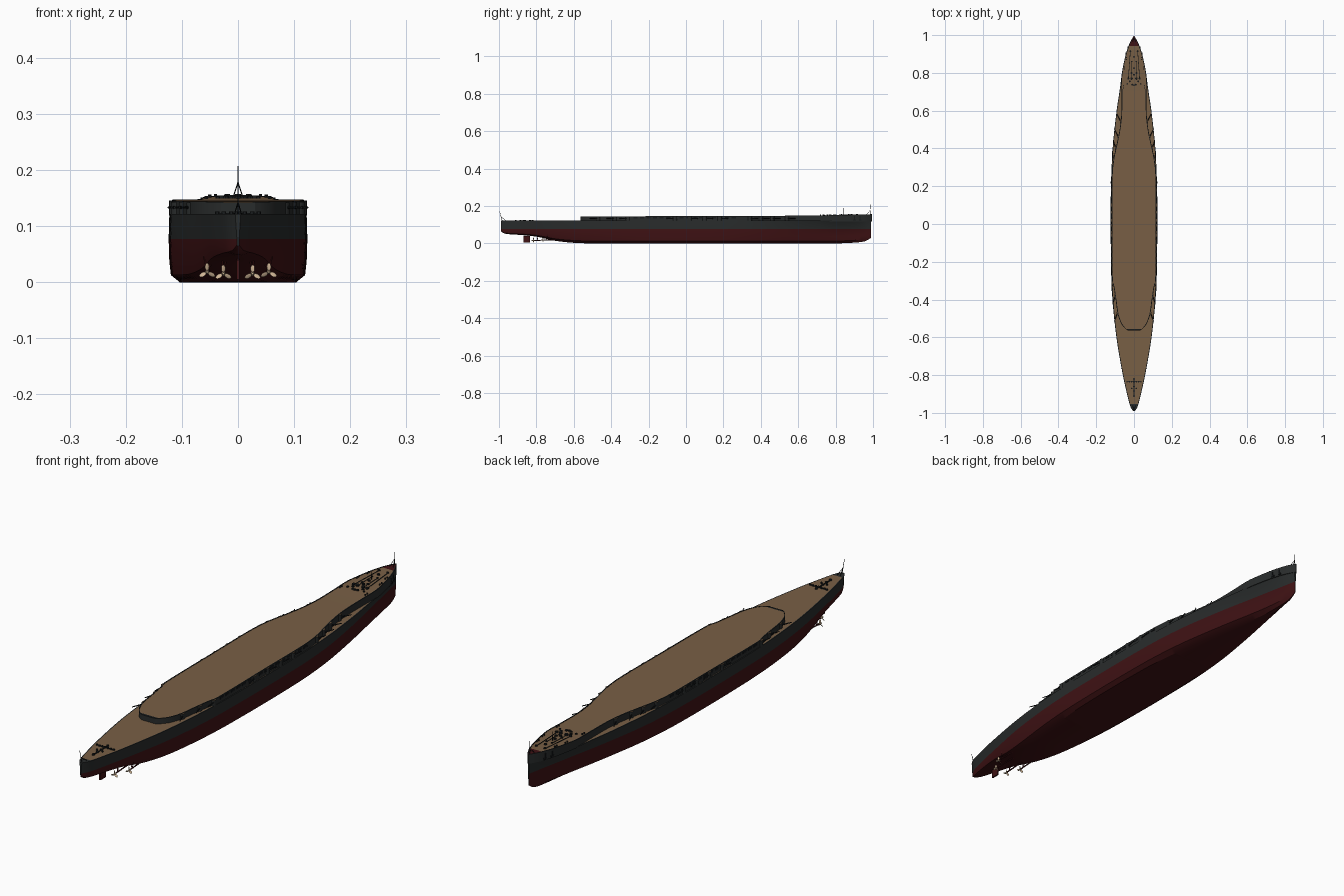
import bpy, bmesh, math
from mathutils import Vector

if "Cube" in bpy.data.objects:
    bpy.data.objects.remove(bpy.data.objects["Cube"])


def material(name, rgb):
    m = bpy.data.materials.new(name)
    m.use_nodes = True
    m.diffuse_color = (*rgb, 1)
    m.node_tree.nodes["Principled BSDF"].inputs["Base Color"].default_value = (*rgb, 1)
    return m


GREY = material("dark grey paint", (0.022, 0.025, 0.025))
RED = material("hull red", (0.05, 0.006, 0.007))
WOOD = material("deck wood", (0.19, 0.115, 0.06))
BLACK = material("black fittings", (0.009, 0.011, 0.012))
BRONZE = material("propeller bronze", (0.62, 0.46, 0.3))
MATS = [GREY, RED, WOOD, BLACK, BRONZE]
I_GREY, I_RED, I_WOOD, I_BLACK = range(4)


def finish(name, bm, mat=None, angle=30):
    me = bpy.data.meshes.new(name)
    bmesh.ops.recalc_face_normals(bm, faces=bm.faces)
    bm.to_mesh(me)
    bm.free()
    ob = bpy.data.objects.new(name, me)
    bpy.context.collection.objects.link(ob)
    for m in ([mat] if mat else MATS):
        me.materials.append(m)
    bpy.ops.object.select_all(action="DESELECT")
    ob.select_set(True)
    bpy.context.view_layer.objects.active = ob
    bpy.ops.object.shade_smooth_by_angle(angle=math.radians(angle))
    return ob


def sample(table, y):
    """Smooth interpolation through a table of (position, value) pairs."""
    for (a, va), (b, vb) in zip(table, table[1:]):
        if y <= b:
            t = max(0, (y - a) / (b - a))
            i = table.index((a, va))
            p = table[max(i - 1, 0)]
            n = table[min(i + 2, len(table) - 1)]
            ma = (vb - p[1]) / (b - p[0]) * (b - a)
            mb = (n[1] - va) / (n[0] - a) * (b - a)
            return ((2*t**3 - 3*t*t + 1) * va + (t**3 - 2*t*t + t) * ma
                    + (3*t*t - 2*t**3) * vb + (t**3 - t*t) * mb)
    return table[-1][1]


def loft(name, stations, half_section, colour):
    """Skin mirrored half sections; colour(segment, y) gives the material slot."""
    bm = bmesh.new()
    rings = []
    for y in stations:
        half = half_section(y)
        pts = half + [(-x, z) for x, z in reversed(half)]
        rings.append([bm.verts.new((x, y, z)) for x, z in pts])
    n = len(rings[0])
    for k, (r, s) in enumerate(zip(rings, rings[1:])):
        for j in range(n):
            f = bm.faces.new((r[j], r[(j+1) % n], s[(j+1) % n], s[j]))
            f.material_index = colour(min(j, n - 2 - j), (stations[k] + stations[k+1]) / 2)
    for r in (rings[0], rings[-1]):
        bm.faces.new(r)
    return finish(name, bm)


# Hull lines along the length
DECK = [(-.99, .004), (-.97, .017), (-.94, .026), (-.9, .036), (-.8, .058), (-.6, .092), (-.4, .112),
        (-.2, .12), (.2, .12), (.4, .112), (.6, .091), (.7, .076), (.8, .062), (.9, .04), (.95, .023), (.99, .003)]
WATER = [(-.99, .002), (-.95, .02), (-.8, .054), (-.6, .092), (-.4, .114), (-.2, .122),
         (.2, .122), (.4, .11), (.6, .08), (.8, .04), (.9, .02), (.99, .002)]
FLOOR = [(-.99, .001), (-.85, .012), (-.7, .022), (-.6, .042), (-.4, .08), (-.2, .1),
         (.2, .1), (.4, .08), (.6, .046), (.8, .014), (.9, .006), (.99, .001)]
KEEL = [(-.99, .064), (-.97, .052), (-.9, .046), (-.8, .036), (-.7, .014), (-.6, .003), (-.5, 0),
        (.8, 0), (.9, .004), (.96, .012), (.99, .03)]
UPPER = [(-.565, .03), (-.555, .045), (-.53, .066), (-.48, .085), (-.4, .097), (-.33, .108), (-.3, .116), (0, .117),
         (.25, .117), (.34, .109), (.42, .092), (.5, .076), (.58, .067), (.7, .066), (.76, .067), (.8, .064),
         (.9, .043), (.95, .026), (.975, .014), (.995, .002)]
SHEER = [(-.57, .142), (0, .145), (.6, .147), (.8, .15), (1, .155)]
WL, MAIN = .077, .121


def hull_section(y):
    d, w, f, k = (sample(t, y) for t in (DECK, WATER, FLOOR, KEEL))
    return [(f, k), (f + (w - f) * .8, k + (WL - k) * .17), (f + (w - f) * .94, k + (WL - k) * .5),
            (w, WL), (d + .001, MAIN), (max(d - .003, .0005), MAIN)]


def hull_colour(j, y):
    if j == 5:
        return I_GREY if y < -.945 else I_WOOD
    return I_RED if j < 3 or j > 6 else I_GREY


stern_to_bow = [-.99 + 1.98 * i / 110 for i in range(111)]
loft("hull", stern_to_bow, hull_section, hull_colour)


# Raised upper deck with dark edge strip
def upper_section(y):
    w, z = sample(UPPER, y), sample(SHEER, y)
    inner = max(w - .004, .0005)
    return [(w, MAIN - .003), (w, z + .001), (inner, z + .001), (inner, z)]


def upper_colour(j, y):
    if j == 3:
        return I_BLACK if y < -.557 else I_RED if y > .94 else I_WOOD
    return I_BLACK if j in (1, 2) else I_GREY


loft("upper_deck", [-.565, -.56] + [-.555 + 1.55 * i / 120 for i in range(121)], upper_section, upper_colour)


# Shared helpers for small fittings
def rod(bm, a, b, r, r2=None, seg=8):
    a, b = Vector(a), Vector(b)
    axis = b - a
    res = bmesh.ops.create_cone(bm, cap_ends=True, segments=seg, radius1=r,
                                radius2=r if r2 is None else r2, depth=axis.length)
    q = Vector((0, 0, 1)).rotation_difference(axis)
    for v in res["verts"]:
        v.co = q @ v.co + (a + b) / 2
    return res["verts"]


def block(bm, centre, size):
    for v in bmesh.ops.create_cube(bm, size=1)["verts"]:
        v.co = Vector(c + p * s for c, p, s in zip(centre, v.co, size))


# Casemate drums with guns trained along the sides
drums, guns = bmesh.new(), bmesh.new()
for side in (-1, 1):
    for y in (-.47, -.38, -.31, -.06, .02, .1, .18, .34, .4, .46, .54):
        x = side * (sample(UPPER, y) - .009)
        top = sample(SHEER, y) - .0005
        faces = {f for v in rod(drums, (x, y, MAIN - .002), (x, y, top), .014, seg=20) for f in v.link_faces}
        for f in faces:
            if f.normal.z > .9 or f.calc_center_median().z > top - .001:
                f.material_index = I_WOOD
        aim = -1 if y < 0 else 1
        tip = min(sample(DECK, y + aim * .045) + .003, abs(x) + .03)
        rod(guns, (x + side * .008, y, .133), (side * tip, y + aim * .045, .133), .0028, .0016)
finish("casemates", drums)
finish("casemate_guns", guns, BLACK)

# Side shutters and rubbing strips on the upper side
strips = bmesh.new()
for side in (-1, 1):
    for i in range(16):
        y = -.27 + i * .035
        block(strips, (side * .1175, y, .138), (.003, .022, .008))
finish("side_shutters", strips, BLACK)


# Forecastle anchor gear: chains, capstans, bollards, breakwater bits
gear = bmesh.new()


def on_deck(x, y, r, h):
    z = sample(SHEER, y) if y > 0 else MAIN
    rod(gear, (x, y, z - .001), (x, y, z + h), r, seg=12)


for side in (-1, 1):
    rod(gear, (side * .019, .92, .1535), (side * .03, .765, .1495), .0017, seg=6)
    rod(gear, (side * .012, .86, .152), (side * .013, .765, .1495), .0015, seg=6)
    for x, y, r, h in ((.019, .915, .005, .004), (.012, .86, .004, .004), (.03, .77, .006, .005), (.013, .77, .007, .006),
                       (.013, .8, .005, .004), (.022, .755, .005, .004), (.036, .742, .004, .004), (.01, .738, .005, .004)):
        on_deck(side * x, y, r, h)
    for y in (.72, .82, .87):
        for dy in (0, .012):
            on_deck(side * (sample(UPPER, y) - .01), y + dy, .003, .005)
    # Stern bits
    for x, y in ((.012, -.835), (.025, -.835), (.037, -.835), (.012, -.87)):
        on_deck(side * x, y, .004, .005)
for y in (.735, .79, .825, .885):
    on_deck(0, y, .005, .005)
for y in (-.82, -.835, -.86, -.885, -.91):
    on_deck(0, y, .005, .005)
block(gear, (0, -.835, MAIN + .001), (.08, .004, .003))
block(gear, (0, -.87, MAIN + .001), (.004, .09, .003))
finish("deck_fittings", gear, BLACK)

# Anchors on the bow sides
anchors = bmesh.new()
for side in (-1, 1):
    for y in (.93, .9):
        x = side * (sample(DECK, y) + .001)
        block(anchors, (x, y, .135), (.006, .005, .02))
        block(anchors, (x, y, .125), (.007, .018, .006))
finish("anchors", anchors, BLACK)

# Jackstaff, ensign staff and short signal pole
staffs = bmesh.new()
rod(staffs, (0, .985, .15), (0, .988, .207), .0014, .0008)
for x, y in ((-.008, .965), (.008, .965)):
    rod(staffs, (x, y, .153), (0, .986, .178), .001)
rod(staffs, (0, .84, .148), (0, .84, .19), .0012, .0008)
rod(staffs, (0, -.982, .119), (0, -.997, .172), .0014, .0008)
for x in (-.007, .007):
    rod(staffs, (x, -.96, .119), (0, -.988, .142), .001)
finish("flagstaffs", staffs, BLACK)

# Rudder and its stock
rudder = bmesh.new()
block(rudder, (0, -.852, .022), (.006, .034, .034))
rod(rudder, (0, -.845, .03), (0, -.845, .055), .003)
finish("rudder", rudder, RED)

# Four shafts with struts and three-bladed propellers
shafts, props = bmesh.new(), bmesh.new()
for side in (-1, 1):
    for x, y, z, start in ((.055, -.765, .018, -.6), (.026, -.815, .015, -.66)):
        x *= side
        rod(shafts, (x, y, z), (x * .9, start, z + .006), .0025)
        rod(shafts, (x, y + .02, z), (x * .75, y + .025, .05), .0016)
        rod(shafts, (x, y + .02, z), (x * 1.15, y + .025, .062), .0016)
        rod(props, (x, y + .006, z), (x, y - .01, z), .004, .002, seg=12)
        for k in range(3):
            a = math.radians(90 + 120 * k)
            out = Vector((math.cos(a), 0, math.sin(a)))
            across = (out.cross(Vector((0, 1, 0))) + Vector((0, .6 * side, 0))).normalized()
            normal = out.cross(across)
            for v in bmesh.ops.create_uvsphere(props, u_segments=10, v_segments=6, radius=1)["verts"]:
                c = v.co.copy()
                v.co = Vector((x, y, z)) + out * (.009 + c.x * .007) + across * c.y * .0045 + normal * c.z * .0008
finish("propeller_shafts", shafts, RED)
finish("propellers", props, BRONZE)
